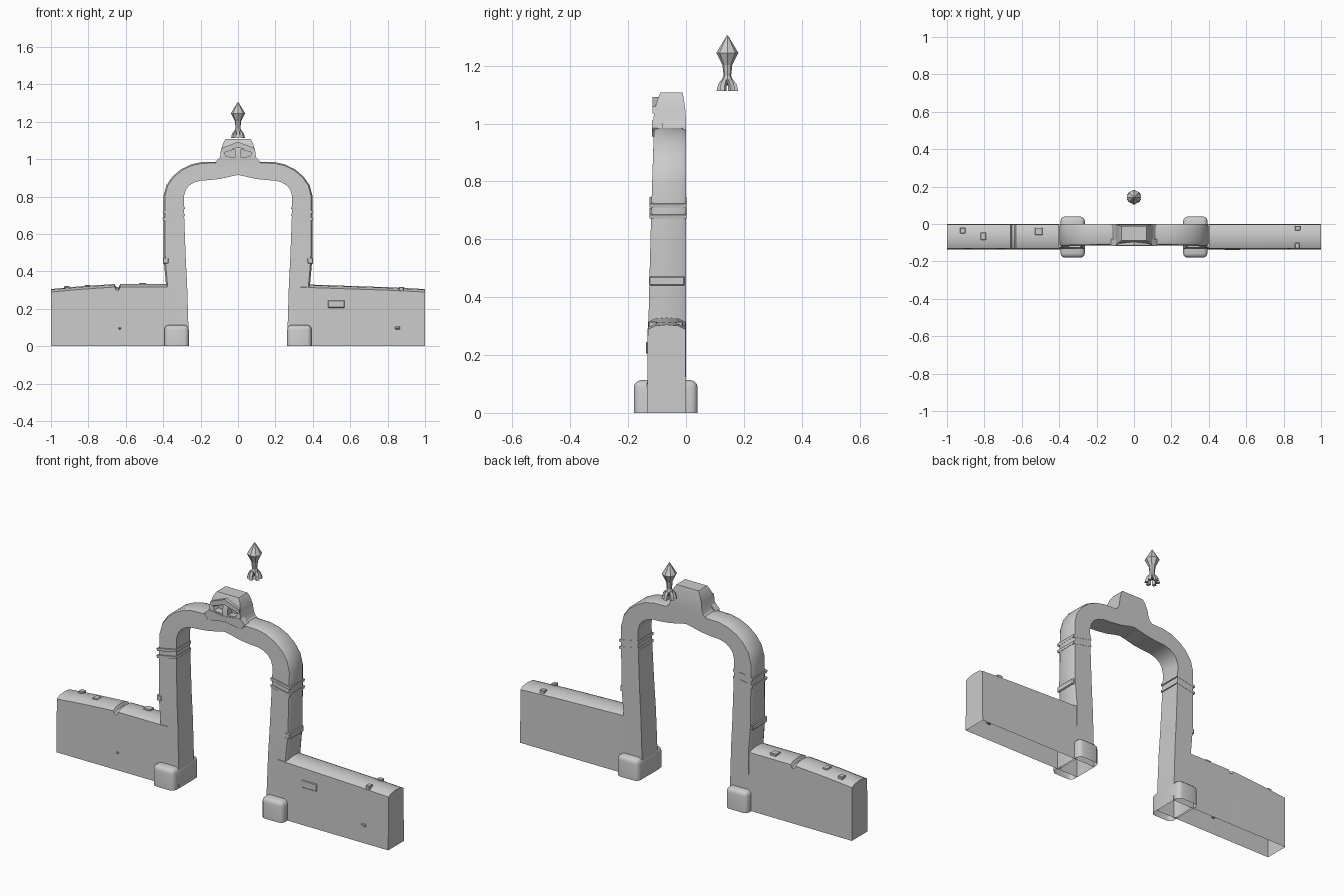
import bpy, bmesh, math
from mathutils import Matrix, Vector

if "Cube" in bpy.data.objects:
    bpy.data.objects.remove(bpy.data.objects["Cube"])


def finish(bm, name, smooth=None):
    bmesh.ops.recalc_face_normals(bm, faces=bm.faces)
    me = bpy.data.meshes.new(name)
    bm.to_mesh(me)
    bm.free()
    ob = bpy.data.objects.new(name, me)
    bpy.context.collection.objects.link(ob)
    if smooth:
        bpy.ops.object.select_all(action='DESELECT')
        ob.select_set(True)
        bpy.context.view_layer.objects.active = ob
        bpy.ops.object.shade_smooth_by_angle(angle=math.radians(smooth))
    return ob


def loft(name, rings, caps=(), closed=True, smooth=None):
    bm = bmesh.new()
    vs = [[bm.verts.new(p) for p in r] for r in rings]
    n = len(rings[0])
    for a, b in zip(vs, vs[1:]):
        for i in range(n if closed else n - 1):
            j = (i + 1) % n
            bm.faces.new((a[i], a[j], b[j], b[i]))
    for c in caps:
        bm.faces.new(vs[c])
    return finish(bm, name, smooth)


def block(name, lo, hi, bevel=0.0, angle=0.0, open_base=False, segs=1, smooth=None):
    lo, hi = Vector(lo), Vector(hi)
    bm = bmesh.new()
    bmesh.ops.create_cube(bm, size=1)
    bmesh.ops.scale(bm, vec=hi - lo, verts=bm.verts)
    if bevel:
        es = [e for e in bm.edges if not open_base or max(v.co.z for v in e.verts) > 0]
        bmesh.ops.bevel(bm, geom=es, offset=bevel, segments=segs, profile=0.5, affect='EDGES')
    if open_base:
        bm.normal_update()
        bmesh.ops.delete(bm, geom=[f for f in bm.faces if f.normal.z < -0.9], context='FACES')
    bmesh.ops.transform(bm, matrix=Matrix.Translation((lo + hi) / 2) @ Matrix.Rotation(angle, 4, 'Y'),
                        verts=bm.verts)
    return finish(bm, name, smooth)


def front(z):
    return -0.135 + 0.013 * z + 0.012 * z * z


# Arch: paired outer / inner points from right foot to crown, then mirrored
half = [((.385, 0), (.262, 0)), ((.385, .33), (.272, .33)), ((.397, .46), (.279, .46)),
        ((.399, .70), (.288, .70)), ((.399, .80), (.290, .80)), ((.383, .86), (.280, .835)),
        ((.350, .907), (.262, .858)), ((.305, .945), (.235, .875)), ((.250, .972), (.200, .885)),
        ((.195, .984), (.150, .888)), ((.120, .985), (.090, .895)), ((.050, .99), (.040, .907)),
        ((0, .99), (0, .915))]
path = half + [((-o[0], o[1]), (-i[0], i[1])) for o, i in half[-2::-1]]
rings = []
for (ox, oz), (ix, iz) in path:
    o, i = Vector((ox, oz)), Vector((ix, iz))
    fo, fi = front(oz), front(iz)
    e = o.lerp(i, 0.07)
    rings.append([(e.x, 0, e.y), (o.x, -.015, o.y), (o.x, fo + .015, o.y), (e.x, fo, e.y),
                  (i.x, fi, i.y), (i.x, 0, i.y)])
loft("arch", rings, smooth=30)

# Keystone: side-tapered block with a bevelled top
kh = [(.125, .975), (.105, .992), (.096, 1.01), (.091, 1.05), (.078, 1.09), (.066, 1.108)]
kr = []
for x, z in kh:
    t = max(0, (z - 1.0) / .108)
    yf, yb = -.114 + .026 * t ** 2, -.012 * t ** 2
    kr.append([(x, yf, z), (x, yb, z), (-x, yb, z), (-x, yf, z)])
key = loft("keystone", kr, caps=(0, -1), smooth=20)

# Keystone face: gabled brow over two recessed openings
def plate(name, pts, y0, y1):
    return loft(name, [[(x, y, z) for x, z in pts] for y in (y0, y1)], caps=(0, 1))


plate("keystone_brow", [(-.092, 1.035), (0, 1.062), (.092, 1.035), (.085, 1.06), (0, 1.092), (-.085, 1.06)],
      -.08, -.116)
plate("keystone_lower_face", [(-.122, .985), (-.10, .955), (0, .972), (.10, .955), (.122, .985),
                              (.095, 1.012), (0, 1.0), (-.095, 1.012)], -.08, -.117)
for s in (-1, 1):
    cut = plate("eye_cutter", [(s * .015, 1.008), (s * .065, 1.015), (s * .075, 1.035), (s * .015, 1.052)],
                -.075, -.2)
    cut.hide_render = True
    cut.hide_viewport = True
    m = key.modifiers.new("eye", 'BOOLEAN')
    m.object = cut
    m.solver = 'EXACT'


# Walls: domed cross-section, the left one with a notch across its top
def wall(name, tops):
    rs = []
    for x, z in tops:
        rs.append([(x, -.135, 0), (x, -.132, z - .016), (x, -.108, z - .004), (x, -.067, z),
                   (x, -.025, z - .004), (x, -.002, z - .016), (x, 0, 0)])
    return loft(name, rs, caps=(0,), closed=False, smooth=25)


wall("left_wall", [(-1, .305), (-.85, .319), (-.66, .332), (-.652, .316), (-.638, .314), (-.63, .332),
                   (-.5, .332), (-.33, .332)])
wall("right_wall", [(1, .305), (.8, .315), (.33, .331)])

# Feet: rounded blocks poking out front and back of each leg
for s, side in ((-1, "left"), (1, "right")):
    a, b = sorted((s * .263, s * .393))
    block(side + "_foot", (a, -.18, 0), (b, .04, .113), bevel=.024, open_base=True, segs=3, smooth=35)
    # Slanted bands around the leg
    p, q = sorted((s * .283, s * .403))
    for z in (.69, .728):
        block(side + "_leg_band", (p, -.126, z - .007), (q, .001, z + .007), angle=s * .2)
    u, v = sorted((s * .37, s * .402))
    block(side + "_leg_stone", (u, -.128, .44), (v, -.004, .472), bevel=.004)

# Raised stones on the walls
for name, lo, hi in [
        ("top_stone", (-.93, -.05, .30), (-.90, -.02, .321)),
        ("top_stone", (-.82, -.085, .31), (-.79, -.045, .326)),
        ("top_stone", (-.53, -.06, .31), (-.49, -.02, .337)),
        ("top_stone", (.86, -.13, .28), (.885, -.10, .316)),
        ("top_stone", (.86, -.035, .29), (.89, -.01, .316)),
        ("face_stone", (.48, -.138, .205), (.57, -.12, .245)),
        ("face_stone", (.84, -.137, .09), (.865, -.12, .105)),
        ("face_stone", (-.64, -.137, .09), (-.625, -.12, .10))]:
    block(name, lo, hi, bevel=.003)

# Finial: eight-sided spearhead on a stem, standing free behind the arch
prof = [(.001, 1.306), (.038, 1.245), (.017, 1.203), (.013, 1.165), (.019, 1.152), (.018, 1.140), (.009, 1.132)]
ring8 = [math.tau * k / 8 for k in range(8)]
loft("finial", [[(r * math.cos(a), .143 + r * math.sin(a), z) for a in ring8] for r, z in prof], caps=(0, -1))

# Finial claws: six flared legs
for k in range(6):
    rot = Matrix.Translation((0, .143, 0)) @ Matrix.Rotation(math.tau * k / 6 + math.pi / 6, 4, 'Z')
    cr = [[rot @ Vector(p) for p in ((r0, -w, z), (r1, -w, z), (r1, w, z), (r0, w, z))]
          for r0, r1, w, z in ((.01, .02, .006, 1.152), (.018, .031, .008, 1.138), (.021, .038, .009, 1.112))]
    loft("finial_claw", cr, caps=(0, -1))
